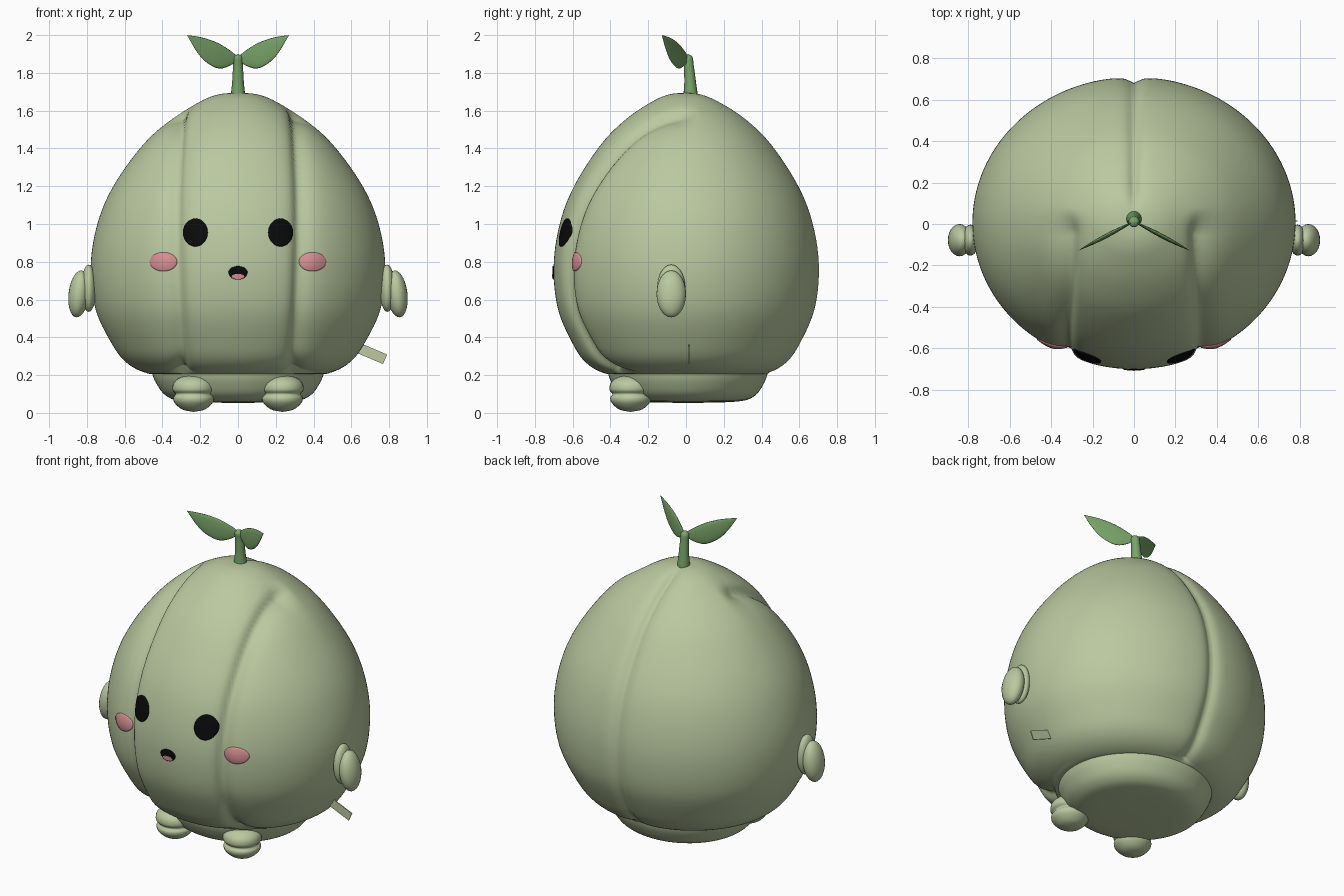
import bpy, bmesh, math
from mathutils import Matrix, Vector
from mathutils.bvhtree import BVHTree

cube = bpy.data.objects.get("Cube")
if cube:
    bpy.data.objects.remove(cube, do_unlink=True)


def material(name, r, g, b):
    m = bpy.data.materials.new(name)
    m.use_nodes = True
    m.diffuse_color = (r, g, b, 1)
    bsdf = m.node_tree.nodes["Principled BSDF"]
    bsdf.inputs["Base Color"].default_value = (r, g, b, 1)
    bsdf.inputs["Roughness"].default_value = 0.8
    return m


SAGE = material("sage green", 0.49, 0.58, 0.35)
LEAF = material("leaf green", 0.19, 0.37, 0.14)
BLACK = material("black", 0.003, 0.003, 0.003)
PINK = material("pink", 0.68, 0.28, 0.29)


def finish(name, bm, mat, smooth=True):
    mesh = bpy.data.meshes.new(name)
    bm.to_mesh(mesh)
    bm.free()
    for p in mesh.polygons:
        p.use_smooth = smooth
    mesh.materials.append(mat)
    ob = bpy.data.objects.new(name, mesh)
    bpy.context.collection.objects.link(ob)
    return ob


def spline(points, steps):
    """Smooth a short list of points with a Catmull-Rom curve."""
    pts = [Vector(p) for p in points]
    pts = [2 * pts[0] - pts[1]] + pts + [2 * pts[-1] - pts[-2]]
    out = []
    for a, b, c, d in zip(pts, pts[1:], pts[2:], pts[3:]):
        for k in range(steps):
            t = k / steps
            out.append(0.5 * (2 * b + (c - a) * t + (2 * a - 5 * b + 4 * c - d) * t ** 2
                              + (3 * b - a - 3 * c + d) * t ** 3))
    return out + [pts[-2]]


def skin(rings):
    """Join rings of points; rings collapsed to a point close the ends."""
    bm = bmesh.new()
    loops = [[bm.verts.new(p) for p in ring] for ring in rings]
    n = len(loops[0])
    for a, b in zip(loops, loops[1:]):
        for i in range(n):
            j = (i + 1) % n
            bm.faces.new((a[i], a[j], b[j], b[i]))
    bmesh.ops.remove_doubles(bm, verts=bm.verts, dist=1e-5)
    bmesh.ops.recalc_face_normals(bm, faces=bm.faces)
    bm.normal_update()
    return bm


def lathe(profile, segs, steps, sy=1.0, cx=0.0, cy=0.0):
    rings = []
    for r, z in spline(profile, steps):
        r = max(r, 0)
        rings.append([(cx + r * math.cos(a), cy + sy * r * math.sin(a), z)
                      for a in (math.tau * i / segs for i in range(segs))])
    return skin(rings)


def fade(v, lo, hi):
    t = min(1, max(0, (v - lo) / (hi - lo)))
    return t * t * (3 - 2 * t)


# Body: egg with two front seams and one back seam pressed in
body = lathe([(0, 1.695), (0.1, 1.687), (0.2, 1.65), (0.35, 1.56), (0.5, 1.425),
              (0.655, 1.21), (0.742, 1.01), (0.78, 0.78), (0.755, 0.55),
              (0.665, 0.36), (0.59, 0.265), (0.49, 0.212), (0.38, 0.205), (0, 0.2)],
             224, 7, sy=0.905, cy=0.005)
moves = []
for v in body.verts:
    x, y, z = v.co
    if z < 0.21:
        continue
    d = abs(x) - (0.33 - 0.06 * (z - 1) ** 2)
    width = 0.028 if d < 0 else 0.05
    depth = 0.045 * fade(-y, -0.08, 0.06) / (1 + (d / width) ** 2)
    depth += 0.03 * fade(y, 0.0, 0.2) / (1 + (x / 0.03) ** 2)
    moves.append((v, v.normal * depth))
for v, offset in moves:
    v.co -= offset
body.normal_update()
surface = BVHTree.FromBMesh(body)
finish("body", body, SAGE)

# Rounded base pad
finish("base", lathe([(0.46, 0.225), (0.435, 0.16), (0.38, 0.09), (0.28, 0.06),
                      (0, 0.052)], 64, 5, sy=0.93, cy=0.01), SAGE)


# Face plates laid on the body front
def plate(name, cx, cz, rx, rz, mat, lift, dome=0.0, flat_top=1.0):
    rings = []
    levels = [(k / 8, lift + dome * (1 - (k / 8) ** 2)) for k in range(9)] + [(1, -0.012)]
    for r, up in levels:
        ring = []
        for i in range(40):
            a = math.tau * i / 40
            x = cx + rx * r * math.cos(a)
            s = math.sin(a)
            z = cz + rz * r * s * (flat_top if s > 0 else 1)
            hit = surface.ray_cast(Vector((x, -2, z)), Vector((0, 1, 0)))[0]
            ring.append((x, hit.y - up, z))
        rings.append(ring)
    finish(name, skin(rings), mat)


for side, tag in ((1, "left"), (-1, "right")):
    plate(tag + "_eye", side * 0.226, 0.955, 0.066, 0.074, BLACK, 0.005)
    plate(tag + "_cheek", side * 0.395, 0.8, 0.073, 0.05, PINK, 0.006, 0.008)
plate("mouth", 0, 0.745, 0.05, 0.04, BLACK, 0.005, flat_top=0.8)
plate("tongue", 0, 0.722, 0.034, 0.014, PINK, 0.008)


# Arms: a cuff against the body and a drooping hand
def ellipsoid(name, centre, radii, tilt):
    bm = bmesh.new()
    bmesh.ops.create_uvsphere(
        bm, u_segments=24, v_segments=14, radius=1,
        matrix=Matrix.Translation(centre) @ Matrix.Rotation(tilt, 4, "Y")
        @ Matrix.Diagonal((*radii, 1)))
    finish(name, bm, SAGE)


FOOT = [(0, 0.005), (0.06, 0.018), (0.1, 0.052), (0.108, 0.08), (0.096, 0.1),
        (0.112, 0.122), (0.105, 0.16), (0.065, 0.19), (0, 0.198)]
for side, tag in ((1, "left"), (-1, "right")):
    ellipsoid(tag + "_arm_cuff", (side * 0.79, -0.078, 0.66), (0.04, 0.075, 0.125), 0)
    ellipsoid(tag + "_hand", (side * 0.842, -0.078, 0.63), (0.055, 0.078, 0.125), side * -0.12)
    # Foot with two stacked lobes
    finish(tag + "_foot", lathe(FOOT, 28, 4, cx=side * 0.235, cy=-0.293), SAGE)

# Stem leaning slightly forward
stem = []
for y, z, r in spline([(0.025, 1.66, 0), (0.025, 1.665, 0.036), (0.022, 1.75, 0.031),
                       (0.015, 1.84, 0.026), (0.01, 1.885, 0.024), (0.01, 1.9, 0)], 4):
    r = max(r, 0)
    stem.append([(r * math.cos(a), y + r * math.sin(a), z)
                 for a in (math.tau * i / 16 for i in range(16))])
finish("stem", skin(stem), LEAF)

# Pair of pointed leaves: distance along, lower edge, upper edge
OUTLINE = [(0, 1.88, 1.88), (0.03, 1.845, 1.91), (0.1, 1.823, 1.955),
           (0.17, 1.858, 1.982), (0.22, 1.915, 1.993), (0.27, 2.0, 2.0)]
for side, tag in ((1, "left"), (-1, "right")):
    rings = []
    for x, lo, hi in spline(OUTLINE, 4):
        mid, half = (lo + hi) / 2, (hi - lo) / 2
        rings.append([(side * x, 0.012 - 0.52 * x + 0.17 * half * math.sin(a),
                       mid + half * math.cos(a))
                      for a in (math.tau * i / 20 for i in range(20))])
    finish(tag + "_leaf", skin(rings), LEAF)

# Small fabric tag on the left side
bm = bmesh.new()
bmesh.ops.create_cube(bm, size=1, matrix=Matrix.Translation((0.705, 0.015, 0.315))
                      @ Matrix.Rotation(0.4, 4, "Y") @ Matrix.Diagonal((0.16, 0.006, 0.055, 1)))
finish("side_tag", bm, SAGE, smooth=False)
